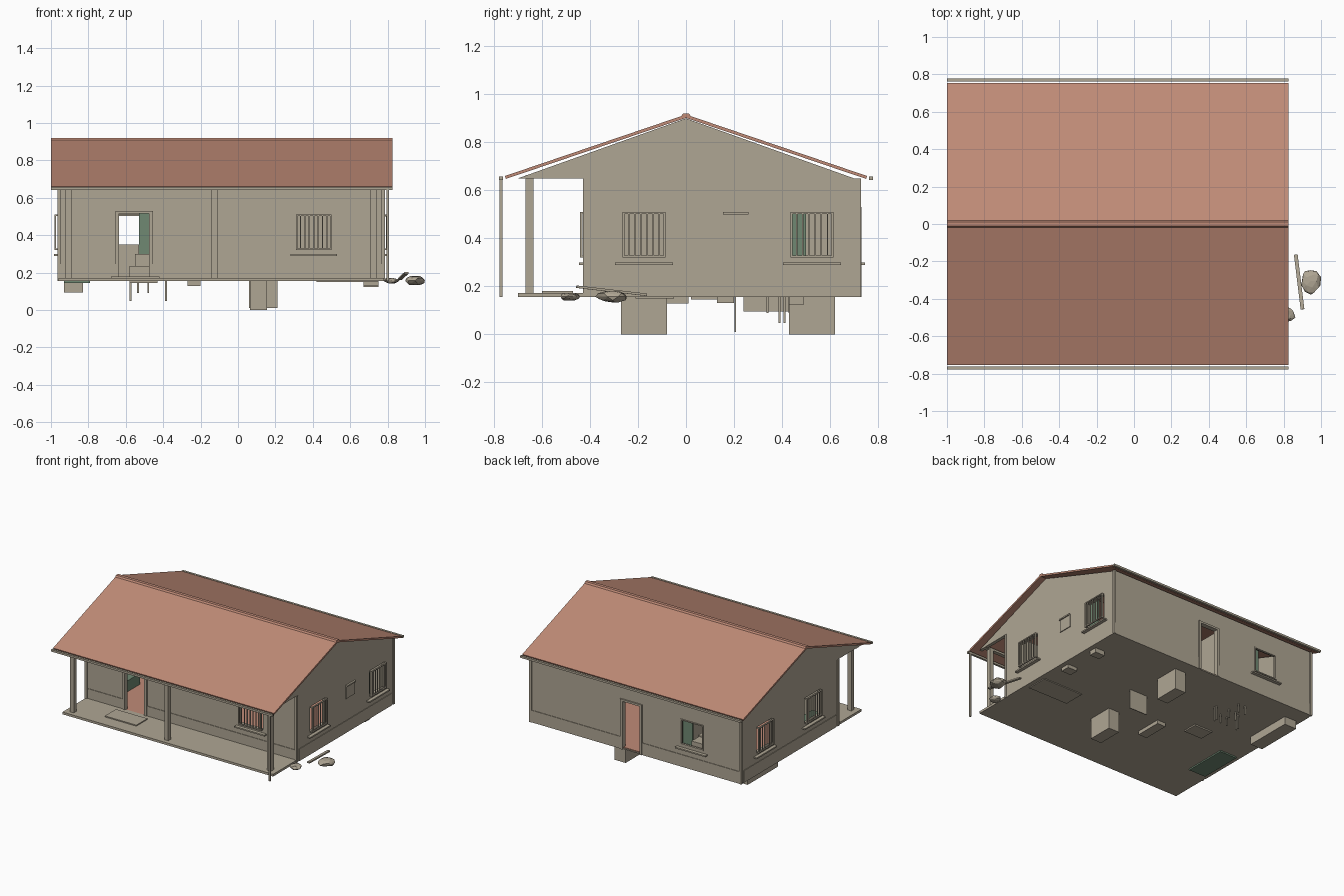
import bpy, bmesh, math, random
from mathutils import Vector, Matrix

if "Cube" in bpy.data.objects:
    bpy.data.objects.remove(bpy.data.objects["Cube"])
random.seed(4)


def material(name, rgb):
    m = bpy.data.materials.new(name)
    m.use_nodes = True
    m.diffuse_color = (*rgb, 1)
    m.node_tree.nodes["Principled BSDF"].inputs["Base Color"].default_value = (*rgb, 1)
    return m


PLASTER = material("warm_grey_plaster", (0.43, 0.38, 0.295))
TILE = material("terracotta", (0.53, 0.26, 0.185))
GREEN = material("muted_green", (0.16, 0.25, 0.17))


def finish(name, bm, mat):
    bmesh.ops.recalc_face_normals(bm, faces=bm.faces)
    me = bpy.data.meshes.new(name)
    bm.to_mesh(me)
    bm.free()
    me.materials.append(mat)
    ob = bpy.data.objects.new(name, me)
    bpy.context.collection.objects.link(ob)
    return ob


def boxes(name, items, mat=PLASTER):
    """One object made of boxes, each given as (x0, x1, y0, y1, z0, z1)."""
    bm = bmesh.new()
    for x0, x1, y0, y1, z0, z1 in items:
        centre = Vector((x0 + x1, y0 + y1, z0 + z1)) / 2
        size = (abs(x1 - x0), abs(y1 - y0), abs(z1 - z0), 1)
        bmesh.ops.create_cube(bm, size=1, matrix=Matrix.Translation(centre) @ Matrix.Diagonal(size))
    return finish(name, bm, mat)


def prism(name, profile, x0, x1, mat=PLASTER):
    """A y-z profile extruded along x."""
    bm = bmesh.new()
    face = bm.faces.new([bm.verts.new((x0, y, z)) for y, z in profile])
    ext = bmesh.ops.extrude_face_region(bm, geom=[face])
    bmesh.ops.translate(bm, vec=(x1 - x0, 0, 0),
                        verts=[v for v in ext["geom"] if isinstance(v, bmesh.types.BMVert)])
    return finish(name, bm, mat)


# Main dimensions
L, R, F, B = 0.78, -0.96, -0.42, 0.72
BASE, EAVE, THICK = 0.155, 0.65, 0.025
SILL, HEAD, DOOR = 0.32, 0.51, 0.52


def on_wall(side, u0, u1, d0, d1, z0, z1):
    """Box on a wall: u runs along it, d is the distance outwards."""
    if side == "front":
        return (u0, u1, F - d0, F - d1, z0, z1)
    if side == "back":
        return (u0, u1, B + d0, B + d1, z0, z1)
    if side == "left":
        return (L + d0, L + d1, u0, u1, z0, z1)
    return (R - d0, R - d1, u0, u1, z0, z1)


def wall(side, u0, u1, openings):
    parts, plinth, u = [], [], u0
    for a, b, z0, z1 in openings:
        parts.append(on_wall(side, u, a, -THICK, 0, BASE, EAVE))
        parts.append(on_wall(side, a, b, -THICK, 0, z1, EAVE))
        if z0 > BASE:
            parts.append(on_wall(side, a, b, -THICK, 0, BASE, z0))
        else:
            plinth.append((u if not plinth else plinth[-1][1], a))
            plinth.append((b, b))
        u = b
    parts.append(on_wall(side, u, u1, -THICK, 0, BASE, EAVE))
    boxes(side + "_wall", parts)
    start = plinth[-1][1] if plinth else u0
    spans = [(u0, plinth[0][1])] if plinth else []
    boxes(side + "_plinth", [on_wall(side, a, b, 0, 0.004, BASE, 0.245)
                             for a, b in spans + [(start, u1)]])


def window(side, a, b, bars):
    name = side + "_window_" + ("a" if a < 0 else "b")
    boxes(name + "_sill", [on_wall(side, a - 0.03, b + 0.03, 0, 0.025, 0.29, 0.3)])
    w, d = 0.008, (0.012, 0.022) if bars else (-0.01, 0.006)
    frame = [on_wall(side, a, b, *d, z, z + w) for z in (SILL, HEAD - w)]
    frame += [on_wall(side, u, u + w, *d, SILL, HEAD) for u in (a, b - w)]
    for i in range(1, bars):
        u = a + (b - a) * i / bars
        frame.append(on_wall(side, u - 0.003, u + 0.003, d[0], d[0] + 0.006, SILL, HEAD))
    if bars:
        frame += [on_wall(side, u, u + w, 0, d[0], z, z + w)
                  for u in (a, b - w) for z in (SILL, HEAD - w)]
    boxes(name + "_grille" if bars else name + "_frame", frame)


# Walls, openings and windows
wall("front", R, L, [(-0.64, -0.47, BASE, DOOR), (0.31, 0.5, SILL, HEAD)])
wall("back", R, L, [(-0.65, -0.46, SILL, HEAD), (-0.13, 0.02, BASE, DOOR)])
wall("left", F + THICK, B - THICK, [(-0.265, -0.085, SILL, HEAD), (0.435, 0.615, SILL, HEAD)])
wall("right", F + THICK, B - THICK, [(-0.21, -0.03, SILL, HEAD), (0.36, 0.54, SILL, HEAD)])
for side, a, b, bars in (("front", 0.31, 0.5, 8), ("back", -0.65, -0.46, 0),
                         ("left", -0.265, -0.085, 7), ("left", 0.435, 0.615, 7),
                         ("right", -0.21, -0.03, 7), ("right", 0.36, 0.54, 7)):
    window(side, a, b, bars)
for side, a, b in (("front", -0.64, -0.47), ("back", -0.13, 0.02)):
    boxes(side + "_door_frame", [
        on_wall(side, a - 0.015, a + 0.005, -THICK, 0.01, BASE, DOOR + 0.01),
        on_wall(side, b - 0.005, b + 0.015, -THICK, 0.01, BASE, DOOR + 0.01),
        on_wall(side, a, b, -THICK, 0.01, DOOR - 0.005, DOOR + 0.01)])
boxes("side_vent", [on_wall("left", 0.155, 0.26, 0, 0.006, 0.41, 0.51),
                    on_wall("left", 0.155, 0.26, 0, 0.014, 0.5, 0.51)])
boxes("corner_trims", [(x - 0.012, x + 0.006, y - 0.01, y + 0.008, BASE, EAVE)
                       for x in (L, R + 0.006) for y in (F, B)])

# Gables and roof
for name, x in (("left", L), ("right", R + THICK)):
    prism(name + "_gable", [(-0.7, EAVE), (0.7, EAVE), (0, 0.9)], x - THICK, x)
for name, s in (("front", -1), ("back", 1)):
    prism(name + "_roof_slope", [(0, 0.902), (s * 0.75, 0.648), (s * 0.754, 0.66), (0, 0.916)],
          -1, 0.825, TILE)
    boxes(name + "_gutter", [(-1, 0.825, s * 0.762, s * 0.778, 0.643, 0.658)])
prism("ridge_cap", [(-0.02, 0.909), (-0.012, 0.921), (0.012, 0.921), (0.02, 0.909)],
      -1, 0.825, TILE)
boxes("downpipe", [(0.795, 0.808, -0.776, -0.764, BASE, EAVE)])

# Floors and porch
boxes("floor_slab", [(R, L, F, B, BASE, 0.163)])
boxes("interior_floor", [(R + THICK, L - THICK, F + 0.005, B - 0.005, 0.163, 0.168)], TILE)
boxes("porch_slab", [(R, L, -0.7, F, BASE, 0.172)])
boxes("doormat", [(-0.68, -0.42, -0.6, -0.47, 0.172, 0.18)])
posts = (-0.905, -0.125, 0.725)
boxes("porch_posts", [(x - 0.016, x + 0.016, -0.668, -0.636, 0.17, 0.66) for x in posts])
boxes("porch_beam", [(R, L, -0.668, -0.64, 0.648, 0.664)])

# Interior
boxes("partition", [(-0.31, -0.29, F + THICK, B - THICK, 0.165, EAVE)])
boxes("back_curtain", [(-0.53, -0.45, B - 0.05, B - 0.04, 0.28, 0.56)], GREEN)
boxes("side_curtain", [(L - 0.05, L - 0.04, 0.42, 0.5, 0.28, 0.56)], GREEN)
boxes("bed", [(-0.93, -0.79, -0.36, -0.03, 0.145, 0.25)], GREEN)
boxes("chair", [(-0.58, -0.46, 0.3, 0.42, 0.168, 0.235),
                (-0.55, -0.45, 0.42, 0.5, 0.168, 0.3)])
boxes("sideboard", [(-0.65, -0.53, 0.6, 0.69, 0.168, 0.35)])

# Fittings that reach below the floor
boxes("front_pier", [(0.065, 0.155, -0.27, -0.08, 0, BASE)])
boxes("back_pier", [(0.065, 0.155, 0.43, 0.62, 0, BASE)])
boxes("thin_panel", [(0.06, 0.21, 0.202, 0.208, 0.01, BASE)])
boxes("low_chest", [(-0.93, -0.83, 0.24, 0.6, 0.095, BASE)])
boxes("small_blocks", [(-0.27, -0.2, -0.19, 0.01, 0.128, BASE),
                       (0.67, 0.75, 0.13, 0.2, 0.13, BASE),
                       (0.67, 0.75, 0.43, 0.49, 0.122, BASE)])
boxes("flat_pads", [(-0.58, -0.43, 0.02, 0.13, 0.145, BASE),
                    (0.42, 0.75, -0.21, -0.05, 0.149, BASE)])
legs = [(x, y, 0.048) for x in (-0.575, -0.385) for y in (0.39, 0.41)]
legs += [(x, y, 0.09) for x in (-0.535, -0.48) for y in (0.34, 0.43, 0.53)]
boxes("furniture_legs", [(x - 0.005, x + 0.005, y - 0.004, y + 0.004, z, BASE) for x, y, z in legs])

# Loose stones and a plank beside the house


def stone(name, centre, size):
    bm = bmesh.new()
    bmesh.ops.create_icosphere(bm, subdivisions=2, radius=1)
    for v in bm.verts:
        v.co *= random.uniform(0.8, 1.08)
        v.co = Vector(c + s * k for c, s, k in zip(centre, size, v.co))
    finish(name, bm, PLASTER)


stone("large_stone", (0.945, -0.305, 0.157), (0.055, 0.07, 0.027))
stone("small_stone", (0.82, -0.485, 0.157), (0.043, 0.045, 0.017))
plank = boxes("plank", [(-0.01, 0.01, -0.148, 0.148, -0.005, 0.005)])
plank.location = (0.883, -0.31, 0.182)
plank.rotation_euler = (math.radians(-6.5), 0, math.radians(7))
